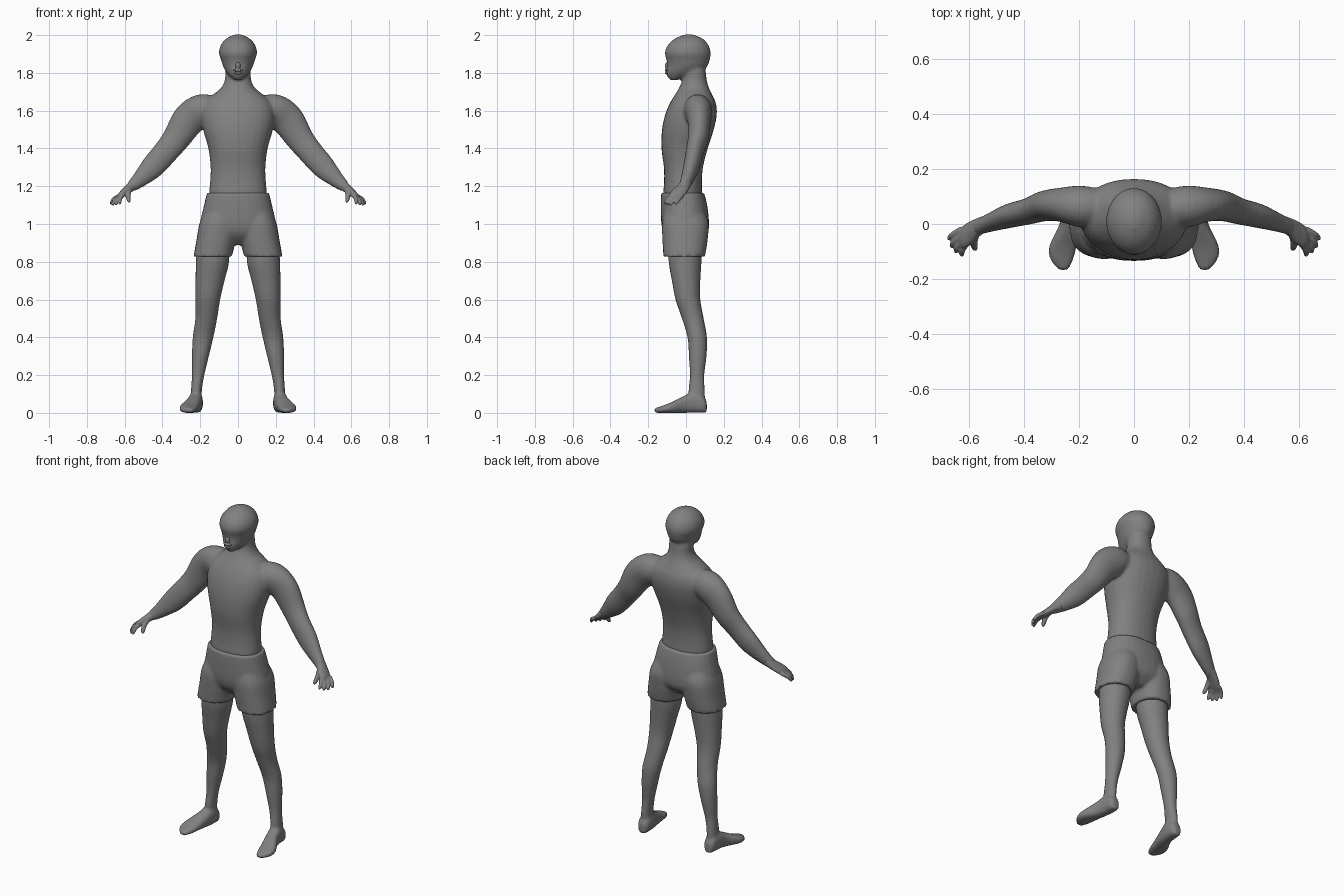
import bpy, bmesh, math
from mathutils import Vector

grey = bpy.data.materials.new("plain grey")
grey.diffuse_color = (0.22, 0.22, 0.22, 1)
SEG, STEPS = 28, 4


def spline(rows):
    """Smoothly fill in extra rows between the given ones."""
    out = []
    for i in range(len(rows) - 1):
        a, b, c, d = (rows[max(0, min(len(rows) - 1, i + k))] for k in (-1, 0, 1, 2))
        for s in range(STEPS):
            t = s / STEPS
            out.append([0.5 * (2 * q + (r - p) * t + (2 * p - 5 * q + 4 * r - w) * t * t
                               + (3 * q - p - 3 * r + w) * t ** 3)
                        for p, q, r, w in zip(a, b, c, d)])
    return out + [list(rows[-1])]


def loft(bm, rows, power=2.0):
    """Closed skin over rows of centre, half-axis u and half-axis v."""
    rings = []
    for row in rows:
        c, u, v = Vector(row[:3]), Vector(row[3:6]), Vector(row[6:9])
        ring = []
        for k in range(SEG):
            a = 2 * math.pi * k / SEG
            p, q = (math.copysign(abs(f) ** (2 / power), f) for f in (math.cos(a), math.sin(a)))
            ring.append(bm.verts.new(c + u * p + v * q))
        rings.append(ring)
    faces = [bm.faces.new(rings[0]), bm.faces.new(rings[-1])]
    for lo, hi in zip(rings, rings[1:]):
        for k in range(SEG):
            n = (k + 1) % SEG
            faces.append(bm.faces.new((lo[k], lo[n], hi[n], hi[k])))
    bmesh.ops.recalc_face_normals(bm, faces=faces)


def column(bm, rows, sx=1, power=2.0):
    """Upright form: z, centre x, half width, front y, back y."""
    loft(bm, [(sx * cx, (f + b) / 2, z, w, 0, 0, 0, (b - f) / 2, 0)
              for z, cx, w, f, b in spline(rows)], power)


def limb(bm, rows, sx=1):
    """Limb along a path: x, y, z, thickness radius, y radius."""
    pts = spline(rows)
    out = []
    for i, (x, y, z, r, ry) in enumerate(pts):
        a, b = pts[max(i - 1, 0)], pts[min(i + 1, len(pts) - 1)]
        dx, dz = b[0] - a[0], b[2] - a[2]
        n = math.hypot(dx, dz) or 1
        out.append((sx * x, y, z, -sx * dz / n * r, 0, dx / n * r, 0, ry, 0))
    loft(bm, out)


def finger(bm, a, b, r, sx):
    """Slightly bent tapering finger from knuckle to tip."""
    a, b = Vector((sx * a[0], *a[1:])), Vector((sx * b[0], *b[1:]))
    d = (b - a).normalized()
    u = d.cross(Vector((0, 1, 0.3))).normalized()
    v = d.cross(u)
    rows = []
    for t, s in ((0, 1), (0.5, 0.95), (0.85, 0.8), (1, 0.35)):
        c = a.lerp(b, t) + Vector((sx, 0, 1)) * 0.006 * math.sin(math.pi * t)
        rows.append((*c, *(u * r * s), *(v * r * s)))
    loft(bm, spline(rows))


def finish(name, bm, voxel, smooth):
    """Fuse the overlapping forms into one smooth skin."""
    me = bpy.data.meshes.new(name)
    bm.to_mesh(me)
    bm.free()
    me.materials.append(grey)
    ob = bpy.data.objects.new(name, me)
    bpy.context.collection.objects.link(ob)
    rm = ob.modifiers.new("fuse", 'REMESH')
    rm.mode = 'VOXEL'
    rm.voxel_size = voxel
    rm.use_smooth_shade = True
    sm = ob.modifiers.new("soften", 'SMOOTH')
    sm.factor, sm.iterations = 0.5, smooth
    return ob


body = bmesh.new()
# torso, shoulders slope and neck
column(body, [(1.08, 0, .14, -.11, .08), (1.16, 0, .152, -.12, .085), (1.22, 0, .148, -.116, .084),
              (1.3, 0, .145, -.117, .09), (1.4, 0, .157, -.13, .115), (1.5, 0, .185, -.127, .147),
              (1.58, 0, .195, -.11, .163), (1.64, 0, .18, -.085, .158), (1.685, 0, .132, -.058, .138),
              (1.72, 0, .09, -.037, .122), (1.76, 0, .07, -.02, .11), (1.81, 0, .067, -.015, .104),
              (1.86, 0, .06, 0, .09)], power=2.2)
# head
column(body, [(1.762, 0, .02, -.085, -.045), (1.785, 0, .045, -.102, .03), (1.81, 0, .066, -.105, .09),
              (1.84, 0, .081, -.1, .116), (1.87, 0, .09, -.104, .126), (1.905, 0, .101, -.112, .131),
              (1.945, 0, .092, -.098, .12), (1.98, 0, .064, -.062, .09), (2.003, 0, .02, -.01, .04)])
for sx in (1, -1):
    # arms
    limb(body, [(.11, .06, 1.6, .07, .065), (.19, .063, 1.6, .088, .076), (.262, .07, 1.55, .088, .062),
                (.325, .065, 1.455, .074, .055), (.38, .047, 1.385, .067, .048),
                (.45, .03, 1.305, .063, .044), (.51, .01, 1.245, .046, .036),
                (.55, -.005, 1.21, .034, .031), (.57, -.015, 1.195, .028, .03)], sx)
    # legs
    column(body, [(.92, .13, .085, -.095, .085), (.8, .135, .088, -.092, .082), (.7, .148, .077, -.075, .076),
                  (.6, .16, .066, -.056, .076), (.5, .168, .058, -.022, .094), (.4, .185, .055, .008, .111),
                  (.3, .199, .045, .015, .109), (.2, .211, .033, .02, .097), (.12, .22, .029, .013, .1),
                  (.04, .222, .03, .01, .1)], sx)
    # feet, lofted heel to toe: y, centre x, half width, height
    foot = spline([(.11, .222, .02, .06), (.09, .222, .034, .09), (.04, .224, .038, .11),
                   (-.01, .234, .04, .09), (-.08, .258, .05, .055), (-.13, .262, .042, .036),
                   (-.168, .256, .016, .024)])
    loft(body, [(sx * cx, y, h / 2, w, 0, 0, 0, 0, h / 2) for y, cx, w, h in foot], 2.5)
finish("body", body, 0.009, 4)

# shorts: seat and two flared legs
shorts = bmesh.new()
column(shorts, [(1.165, 0, .165, -.132, .096), (1.1, 0, .18, -.134, .112), (1.0, 0, .2, -.13, .122),
                (.94, 0, .18, -.11, .11), (.89, 0, .1, -.06, .06)], power=2.3)
for sx in (1, -1):
    column(shorts, [(1.06, .09, .09, -.115, .1), (1.0, .104, .101, -.127, .12), (.92, .115, .104, -.125, .115),
                    (.87, .125, .103, -.122, .108), (.828, .133, .102, -.12, .1)], sx, 2.3)
finish("shorts", shorts, 0.009, 3)

# hands
for side, sx in (("right", -1), ("left", 1)):
    hand = bmesh.new()
    limb(hand, [(.545, 0, 1.213, .031, .03), (.565, -.012, 1.198, .026, .034),
                (.59, -.03, 1.178, .021, .042), (.615, -.045, 1.158, .017, .042),
                (.632, -.052, 1.142, .01, .034)], sx)
    for a, b in (((.627, -.02, 1.15), (.674, -.056, 1.103)), ((.627, -.04, 1.148), (.664, -.085, 1.098)),
                 ((.62, -.058, 1.148), (.647, -.104, 1.1)), ((.607, -.07, 1.155), (.626, -.116, 1.105))):
        finger(hand, a, b, .0115, sx)
    finger(hand, (.575, -.04, 1.182), (.576, -.094, 1.115), .014, sx)
    finish(side + "_hand", hand, 0.004, 3)

# nose and lips
face = bmesh.new()
for z, y, w, d, h in ((1.838, -.098, .014, .014, .02), (1.814, -.101, .027, .012, .007),
                      (1.799, -.101, .022, .011, .007)):
    loft(face, [(0, y, z + h * math.sin(t), w * math.cos(t), 0, 0, 0, d * math.cos(t), 0)
                for t in (math.radians(k) for k in range(-85, 86, 17))])
finish("nose_and_lips", face, 0.003, 2)
